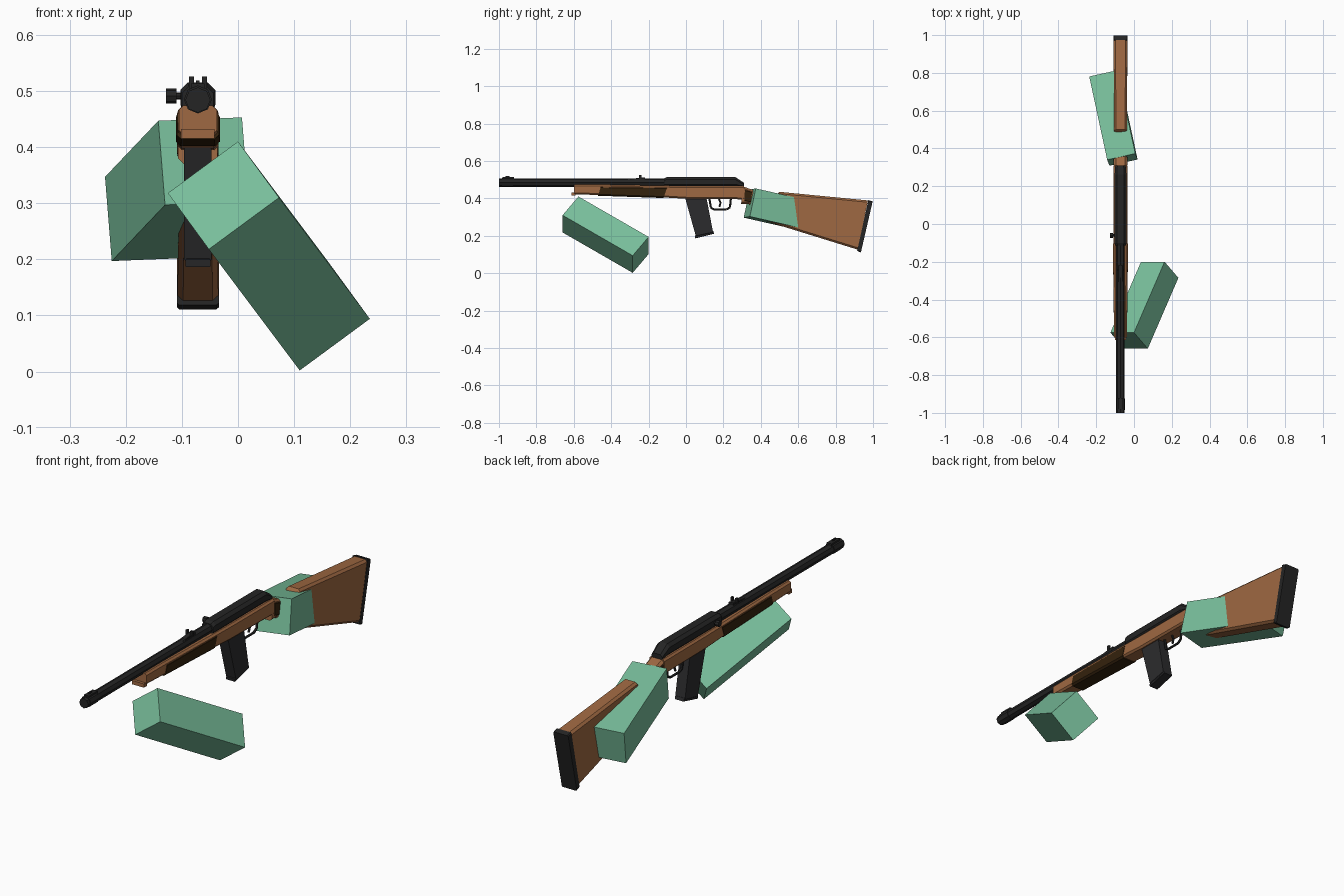
import bpy, bmesh, math
from mathutils import Vector, Matrix

cube = bpy.data.objects.get("Cube")
if cube:
    bpy.data.objects.remove(cube, do_unlink=True)

CX = -0.0715  # centre line of the rifle


def material(name, rgb):
    m = bpy.data.materials.new(name)
    m.diffuse_color = (*rgb, 1)
    m.use_nodes = True
    bsdf = m.node_tree.nodes["Principled BSDF"]
    bsdf.inputs["Base Color"].default_value = (*rgb, 1)
    bsdf.inputs["Roughness"].default_value = 0.7
    return m


WOOD = material("brown wood", (0.345, 0.140, 0.054))
DARK = material("dark brown grip", (0.034, 0.016, 0.004))
METAL = material("black metal", (0.018, 0.018, 0.018))
MAG = material("charcoal metal", (0.024, 0.024, 0.026))
GREEN = material("soft green", (0.190, 0.520, 0.330))


def finish(name, bm, mat):
    bmesh.ops.recalc_face_normals(bm, faces=bm.faces[:])
    me = bpy.data.meshes.new(name)
    bm.to_mesh(me)
    bm.free()
    me.materials.append(mat)
    ob = bpy.data.objects.new(name, me)
    bpy.context.collection.objects.link(ob)
    return ob


def loft(name, mat, sections, cx=CX):
    """Skin chamfered slices: (y_bottom, z_bottom, y_top, z_top, half_width, chamfer)."""
    bm = bmesh.new()
    rings = []
    for yb, zb, yt, zt, w, c in sections:
        lo, hi = Vector((cx, yb, zb)), Vector((cx, yt, zt))
        t = min(c / (hi - lo).length, 0.45)
        ring = []
        for s, x in ((0, w - c), (t, w), (1 - t, w), (1, w - c),
                     (1, c - w), (1 - t, -w), (t, -w), (0, c - w)):
            ring.append(bm.verts.new(lo.lerp(hi, s) + Vector((x, 0, 0))))
        rings.append(ring)
    for a, b in zip(rings, rings[1:]):
        for i in range(8):
            j = (i + 1) % 8
            bm.faces.new((a[i], a[j], b[j], b[i]))
    bm.faces.new(rings[0])
    bm.faces.new(rings[-1])
    return finish(name, bm, mat)


def block(name, mat, corner, a, b, c):
    """Box from one corner and its three edge vectors."""
    bm = bmesh.new()
    bmesh.ops.create_cube(bm, size=1)
    a, b, c, o = map(Vector, (a, b, c, corner))
    for v in bm.verts:
        p = v.co + Vector((0.5, 0.5, 0.5))
        v.co = o + a * p.x + b * p.y + c * p.z
    return finish(name, bm, mat)


def box(name, mat, x, y, z):
    return block(name, mat, (x[0], y[0], z[0]), (x[1] - x[0], 0, 0),
                 (0, y[1] - y[0], 0), (0, 0, z[1] - z[0]))


def rod(name, mat, start, end, r, sides=8):
    bm = bmesh.new()
    p, q = Vector(start), Vector(end)
    d = q - p
    rot = d.to_track_quat('Z', 'Y').to_matrix().to_4x4()
    bmesh.ops.create_cone(bm, cap_ends=True, segments=sides, radius1=r, radius2=r,
                          depth=d.length, matrix=Matrix.Translation((p + q) / 2) @ rot)
    return finish(name, bm, mat)


# Arm blocks
block("left_arm", GREEN, (-0.125, -0.575, 0.318),
      (0.125, 0, 0.092), (0.073, -0.085, -0.1), (0.162, 0.375, -0.216))
block("right_arm", GREEN, (-0.142, 0.34, 0.447),
      (0.149, 0.033, 0.006), (0.012, -0.0315, -0.15), (-0.095, 0.441, -0.1))

# Barrel, muzzle and sights
rod("barrel", METAL, (CX, -1, 0.484), (CX, -0.1, 0.484), 0.0225)
rod("muzzle_ring", METAL, (CX, -0.985, 0.485), (CX, -0.925, 0.485), 0.025)
box("front_sight_base", METAL, (CX - 0.012, CX + 0.012), (-0.98, -0.92), (0.5, 0.513))
box("front_sight_post", METAL, (CX - 0.003, CX + 0.003), (-0.965, -0.945), (0.51, 0.519))
loft("rear_sight_ramp", METAL, [(-0.31, 0.495, -0.31, 0.503, 0.012, 0.002),
                                (-0.22, 0.495, -0.22, 0.513, 0.012, 0.002)])
for side, name in ((1, "left"), (-1, "right")):
    x = CX + side * 0.0115
    box("rear_sight_ear_" + name, METAL, (x - 0.0045, x + 0.0045), (-0.25, -0.238), (0.5, 0.526))

# Receiver with sloping rear and bolt handle
loft("receiver", METAL, [
    (-0.115, 0.462, -0.115, 0.508, 0.028, 0.012),
    (-0.105, 0.462, -0.1, 0.515, 0.031, 0.013),
    (0.265, 0.462, 0.262, 0.515, 0.031, 0.013),
    (0.31, 0.455, 0.31, 0.483, 0.027, 0.01)])
rod("bolt_handle", METAL, (CX - 0.025, -0.06, 0.491), (-0.112, -0.06, 0.491), 0.006)
rod("bolt_knob", METAL, (-0.11, -0.06, 0.491), (-0.128, -0.06, 0.491), 0.0135)

# Wooden fore-end and receiver bed
loft("fore_end", WOOD, [
    (-0.6, 0.422, -0.6, 0.474, 0.034, 0.008),
    (-0.47, 0.418, -0.47, 0.474, 0.035, 0.008),
    (-0.12, 0.405, -0.12, 0.468, 0.037, 0.008),
    (0.0, 0.398, 0.0, 0.466, 0.037, 0.008),
    (0.31, 0.395, 0.31, 0.465, 0.037, 0.008)])
box("fore_end_lip", WOOD, (CX - 0.03, CX + 0.03), (-0.613, -0.59), (0.415, 0.432))
loft("fore_end_grip_panel", DARK, [
    (-0.47, 0.414, -0.455, 0.465, 0.0375, 0.008),
    (-0.12, 0.402, -0.1, 0.461, 0.039, 0.008)])

# Magazine
loft("magazine", MAG, [
    (0.053, 0.197, -0.004, 0.4, 0.0245, 0.003),
    (0.145, 0.217, 0.11, 0.4, 0.0245, 0.003)])
loft("magazine_floor", MAG, [
    (0.05, 0.186, 0.047, 0.2, 0.0225, 0.002),
    (0.15, 0.211, 0.146, 0.225, 0.0225, 0.002)])

# Trigger guard and trigger
path = [(0.125, 0.4), (0.133, 0.35), (0.15, 0.34), (0.215, 0.34), (0.235, 0.352), (0.24, 0.4)]
for i, (p, q) in enumerate(zip(path, path[1:])):
    rod(f"trigger_guard_{i + 1}", METAL, (CX, *p), (CX, *q), 0.0055, 6)
rod("trigger_upper", METAL, (CX, 0.175, 0.4), (CX, 0.185, 0.375), 0.005, 6)
rod("trigger_lower", METAL, (CX, 0.185, 0.375), (CX, 0.178, 0.355), 0.005, 6)

# Wrist, with its dark panel
loft("wrist", WOOD, [
    (0.295, 0.37, 0.3, 0.466, 0.035, 0.01),
    (0.335, 0.37, 0.36, 0.444, 0.033, 0.01),
    (0.4, 0.295, 0.44, 0.415, 0.032, 0.01),
    (0.46, 0.28, 0.5, 0.405, 0.034, 0.01)])
loft("wrist_panel", DARK, [
    (0.312, 0.38, 0.315, 0.452, 0.037, 0.01),
    (0.345, 0.372, 0.355, 0.442, 0.036, 0.01)])

# Butt stock and butt plate
loft("butt_stock", WOOD, [
    (0.43, 0.279, 0.48, 0.414, 0.031, 0.01),
    (0.45, 0.271, 0.5, 0.435, 0.034, 0.01),
    (0.918, 0.126, 0.973, 0.389, 0.0365, 0.01)])
loft("butt_plate", METAL, [
    (0.915, 0.119, 0.975, 0.391, 0.0375, 0.004),
    (0.935, 0.111, 0.998, 0.384, 0.0375, 0.004)])
